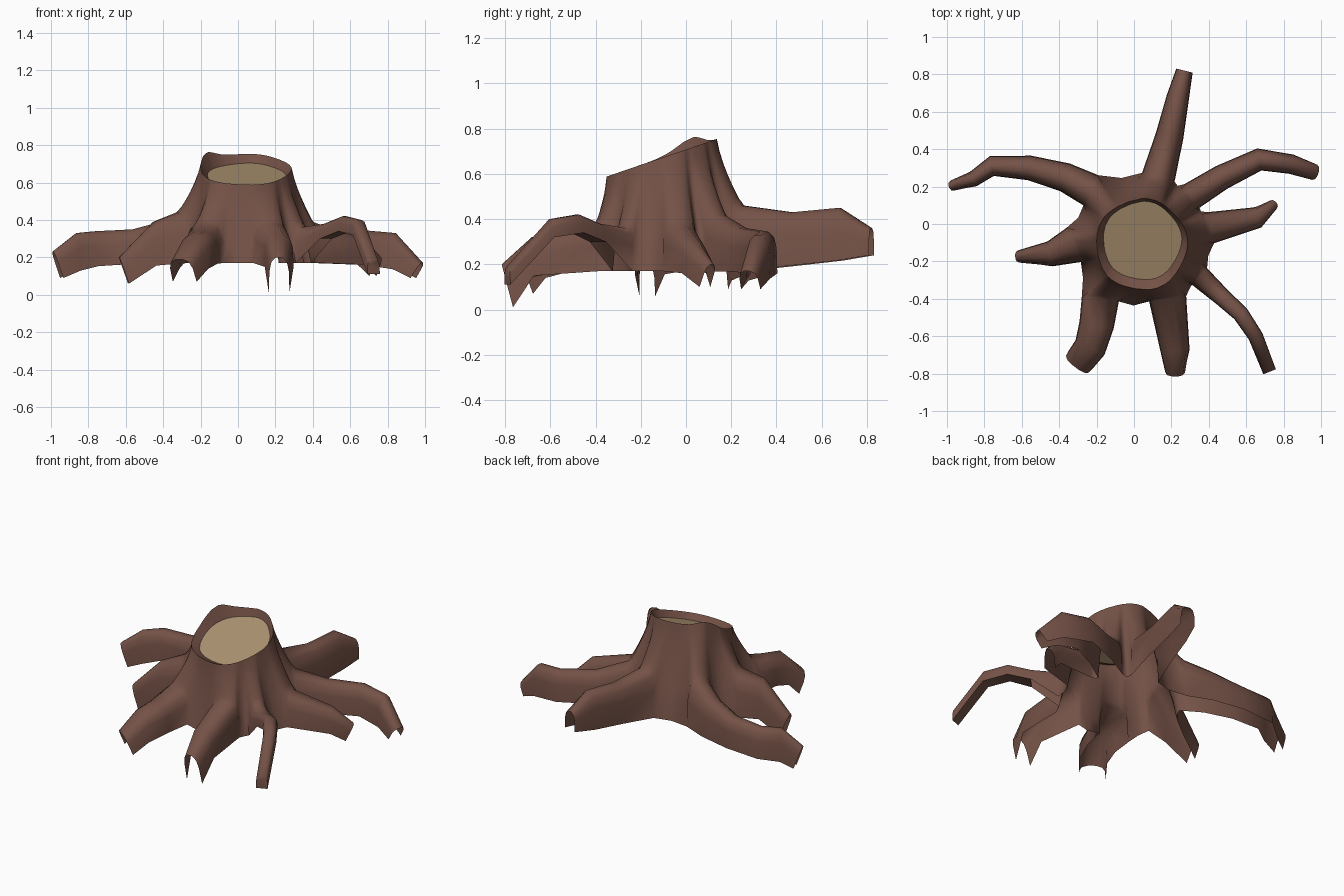
import bpy, bmesh, math
from mathutils import Vector

if "Cube" in bpy.data.objects:
    bpy.data.objects.remove(bpy.data.objects["Cube"])

def material(name, rgb):
    m = bpy.data.materials.new(name)
    m.diffuse_color = (*rgb, 1)
    m.use_nodes = True
    m.node_tree.nodes["Principled BSDF"].inputs["Base Color"].default_value = m.diffuse_color
    return m

bark = material("bark brown", (0.176, 0.084, 0.062))
wood = material("cut wood tan", (0.413, 0.292, 0.165))

# Roots counter-clockwise: mouth half width, tip half width, tip bottom z, crest path
ROOTS = [
    (.085, .03, .10, [(.41, -.02, .37), (.66, .035, .31), (.76, .115, .20)]),
    (.075, .045, .09, [(.31, .15, .42), (.47, .25, .36), (.67, .345, .345), (.84, .32, .33), (.985, .27, .17)]),
    (.09, .045, .24, [(.13, .25, .46), (.19, .47, .43), (.235, .68, .45), (.27, .82, .36)]),
    (.09, .03, .09, [(-.23, .18, .45), (-.37, .25, .40), (-.56, .30, .35), (-.76, .31, .34), (-.86, .24, .33), (-.99, .20, .23)]),
    (.10, .035, .06, [(-.32, -.11, .44), (-.45, -.16, .39), (-.635, -.175, .20)]),
    (.10, .08, .07, [(-.18, -.40, .38), (-.20, -.54, .34), (-.235, -.66, .32), (-.315, -.765, .19)]),
    (.10, .055, .01, [(.18, -.40, .38), (.22, -.68, .32), (.22, -.815, .20)]),
    (.06, .03, .11, [(.35, -.28, .36), (.47, -.39, .38), (.57, -.48, .42), (.65, -.60, .40), (.725, -.79, .19)]),
]
TUBE = 7                                    # the thin front root is a closed tube
ARCH = [(-1, 0), (-.95, .6), (-.75, .87), (-.3, 1), (.3, 1), (.75, .87), (.95, .6), (1, 0)]
CENTRE = Vector((.04, -.11))

def rim_z(x, y):
    """Slanted saw cut with a raised splinter at the back left."""
    bump = math.exp(-((x + .18) ** 2 + (y - .03) ** 2) / .009)
    return .587 + (y + .355) * .34 + .045 * bump

bm = bmesh.new()

def strip(a, b, closed=False):
    n = len(a)
    for i in range(n if closed else n - 1):
        j = (i + 1) % n
        bm.faces.new((a[i], b[i], b[j], a[j]))

# Root channels, open underneath
mouths = []
for k, (w0, w1, tip, path) in enumerate(ROOTS):
    pts = [Vector(s[:2]) for s in path]
    last = len(pts) - 1
    sections = []
    for i, (p0, (x, y, top)) in enumerate(zip(pts, path)):
        t = i / last
        w = w0 + (w1 - w0) * t
        bot = .17 + (tip - .17) * (t if tip > .17 else t ** 3)
        if k == TUBE and i > 0:
            bot, w = top - .08, .052 - .016 * t
        d = (pts[min(i + 1, last)] - pts[max(i - 1, 0)]).normalized()
        side = Vector((-d.y, d.x))
        sec = []
        for u, v in ARCH:
            p = p0 + side * u * w
            if i == last and k != TUBE and tip < .17:
                p -= d * .05 * (1 - v)      # ragged tips reach forward on top
            sec.append(bm.verts.new((p.x, p.y, bot + (top - bot) * v)))
        sections.append(sec)
    for i in range(last):
        strip(sections[i], sections[i + 1], k == TUBE and i > 0)
    if k == TUBE:
        bm.faces.new(sections[-1])
    mouths.append(sections[0])

# Collar: root mouths joined by hollows in the trunk foot
collar = []
for a, b in zip(mouths, mouths[1:] + mouths[:1]):
    d = (a[-1].co + b[0].co).xy / 2 - CENTRE
    mid = CENTRE + d.normalized() * (d.length * .5 + .175)
    collar += a + [bm.verts.new((mid.x, mid.y, .17))]

# Trunk: rings blended from the flared collar up to the slanted rim
rim = []
for v in collar:
    a = math.atan2(v.co.y - CENTRE.y, v.co.x - CENTRE.x)
    r = .243 * (1 + .02 * math.sin(5 * a + 1))
    x, y = CENTRE.x + r * math.cos(a), CENTRE.y + r * math.sin(a)
    rim.append(Vector((x, y, rim_z(x, y))))
prev, body = collar, []
for t in (.85, .7, .5, .3, .15, 0):
    h = t ** 1.3
    ring = [bm.verts.new((*p.xy.lerp(v.co.xy, h), p.z + (v.co.z - p.z) * t))
            for v, p in zip(collar, rim)]
    strip(prev, ring, True)
    prev = ring
    if t:
        body += ring
for _ in range(3):                          # soften the folds between roots
    bmesh.ops.smooth_vert(bm, verts=body, factor=.5, use_axis_x=True,
                          use_axis_y=True, use_axis_z=True)

# Bark lip sloping inwards and down to the cut face
inner = []
for p in rim:
    q = Vector((.043, -.09)) + (p.xy - CENTRE) * .86
    inner.append(Vector((q.x, q.y, .565 + (q.y + .30) * .33)))
strip(prev, [bm.verts.new(p) for p in inner], True)
bmesh.ops.recalc_face_normals(bm, faces=bm.faces[:])
if sum(f.normal.z * f.calc_area() for f in bm.faces) < 0:
    bmesh.ops.reverse_faces(bm, faces=bm.faces[:])

def finish(bm, name, mat):
    mesh = bpy.data.meshes.new(name)
    bm.to_mesh(mesh)
    bm.free()
    mesh.materials.append(mat)
    ob = bpy.data.objects.new(name, mesh)
    bpy.context.collection.objects.link(ob)
    return ob

stump = finish(bm, "stump_and_roots", bark)
bpy.context.view_layer.objects.active = stump
stump.select_set(True)
bpy.ops.object.shade_smooth_by_angle(angle=math.radians(65))

# Sawn wood face
bm = bmesh.new()
face = bm.faces.new([bm.verts.new(p) for p in inner])
face.normal_update()
if face.normal.z < 0:
    face.normal_flip()
finish(bm, "cut_face", wood)
